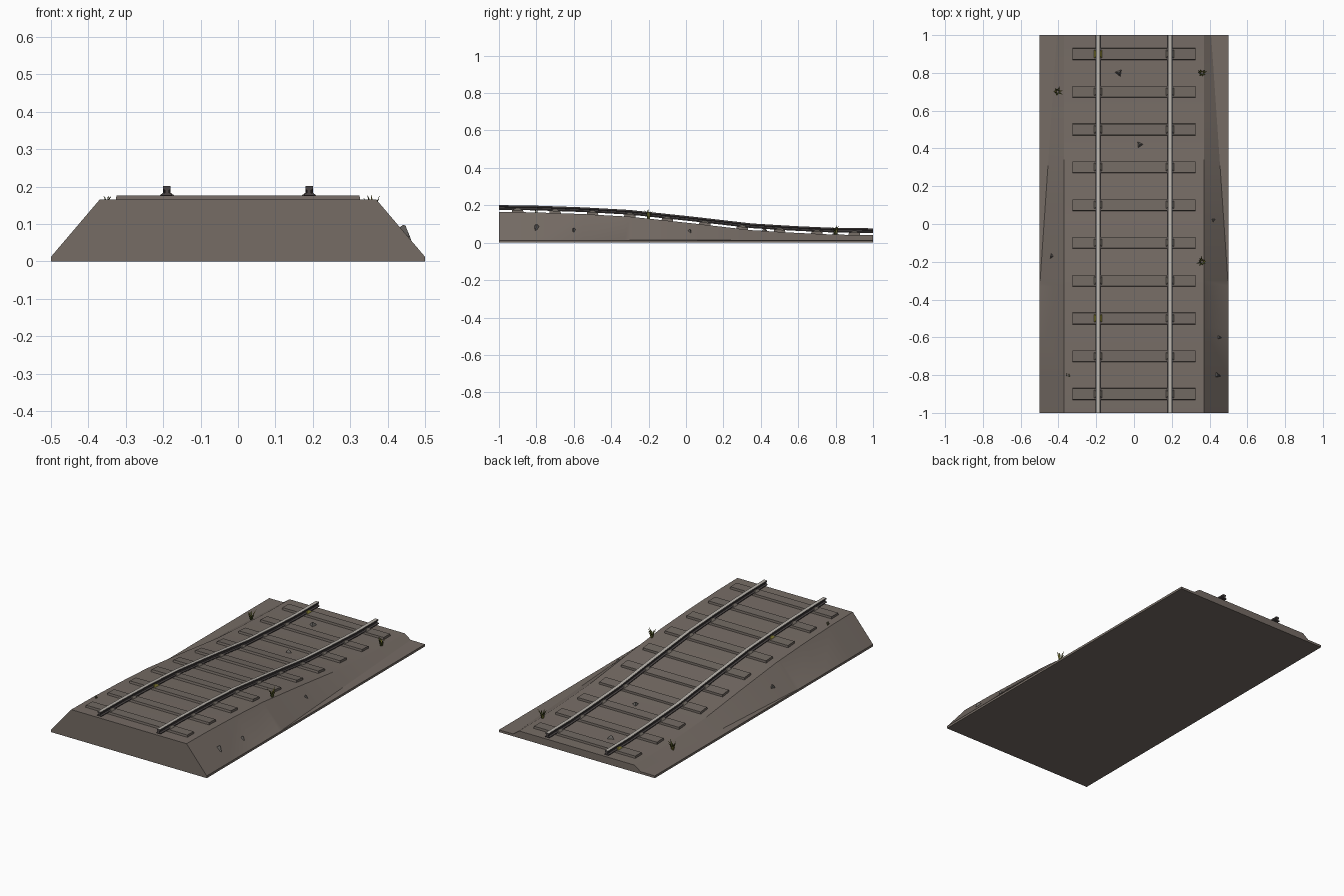
import bpy, bmesh, math, random
from mathutils import Vector, Matrix

random.seed(4)
if "Cube" in bpy.data.objects:
    bpy.data.objects.remove(bpy.data.objects["Cube"], do_unlink=True)


def material(name, r, g, b):
    m = bpy.data.materials.new(name)
    m.use_nodes = True
    m.diffuse_color = (r, g, b, 1)
    m.node_tree.nodes["Principled BSDF"].inputs["Base Color"].default_value = (r, g, b, 1)
    return m


earth = material("earth", 0.18, 0.15, 0.13)
wood = material("weathered wood", 0.165, 0.14, 0.122)
steel = material("polished steel", 0.48, 0.45, 0.41)
rust = material("dark rail steel", 0.07, 0.06, 0.06)
clip_mat = material("clip iron", 0.16, 0.14, 0.12)
stone_mat = material("grey stone", 0.14, 0.13, 0.12)
green = material("dark grass", 0.07, 0.08, 0.02)
olive = material("yellow grass", 0.20, 0.18, 0.03)

# Centre-line breakpoints: y, ground height
SLOPE = [(-1, .165), (-.8, .162), (-.55, .153), (-.3, .139), (.03, .104),
         (.35, .067), (.58, .053), (.8, .043), (1, .041)]
BASE = 0.013


def lerp_table(table, y):
    for (a, u), (b, v) in zip(table, table[1:]):
        if y <= b:
            return u + (v - u) * (y - a) / (b - a)
    return table[-1][1]


def ground(y):
    return lerp_table(SLOPE, y)


def toe(y):
    return lerp_table([(-1, .499), (-.33, .499), (.83, .42), (1, .408)], y)


def tilt(y):
    return math.atan2(ground(y + .04) - ground(y - .04), .08)


def surface(x, y):
    # Height of the bank at any point
    t = (abs(x) - .37) / (toe(y) - .37)
    return ground(y) + (BASE - ground(y)) * min(max(t, 0), 1)


def finish(name, bm, mats, smooth=None):
    bmesh.ops.recalc_face_normals(bm, faces=bm.faces[:])
    me = bpy.data.meshes.new(name)
    bm.to_mesh(me)
    bm.free()
    for m in mats:
        me.materials.append(m)
    ob = bpy.data.objects.new(name, me)
    bpy.context.collection.objects.link(ob)
    if smooth:
        bpy.context.view_layer.objects.active = ob
        ob.select_set(True)
        bpy.ops.object.shade_smooth_by_angle(angle=math.radians(smooth))
        ob.select_set(False)
    return ob


def sweep(name, section, stations, mats, smooth):
    # Skin a closed cross-section through the stations along y
    bm = bmesh.new()
    rings = [[bm.verts.new((x, y, z)) for x, z in section(y)] for y in stations]
    n = len(rings[0])
    for a, b in zip(rings, rings[1:]):
        for i in range(n):
            j = (i + 1) % n
            bm.faces.new((a[i], a[j], b[j], b[i]))
    bm.faces.new(rings[0])
    bm.faces.new(rings[-1])
    return finish(name, bm, mats, smooth)


# Embankment
def bank_section(y):
    right = [(.5, 0), (.5, BASE), (toe(y), BASE + .0005), (.37, ground(y))]
    return right + [(-x, z) for x, z in reversed(right)]


sweep("embankment", bank_section, sorted([s[0] for s in SLOPE] + [-.33]), [earth], 20)

# Rails: foot, web and head, with bright running surface
RAIL = [(.014, .011), (.014, .015), (.005, .018), (.005, .025), (.010, .028), (.010, .036)]
stations = [-1 + i * .05 for i in range(41)]
for side, x0 in (("right", -.19), ("left", .19)):
    outline = RAIL + [(-x, z) for x, z in reversed(RAIL)]
    rail = sweep(side + "_rail", lambda y: [(x0 + x, ground(y) + z) for x, z in outline],
                 stations, [rust, steel], 20)
    for p in rail.data.polygons:
        if p.normal.z > .9 and abs(p.center.x - x0) < .003:
            p.material_index = 1

# Sleepers with slightly tapered tops, and rail clips
for i in range(10):
    y = -.9 + i * .2
    place = Matrix.Translation((0, y, ground(y))) @ Matrix.Rotation(tilt(y), 4, 'X')
    bm = bmesh.new()
    bmesh.ops.create_cube(bm, size=1)
    for v in bm.verts:
        top = v.co.z > 0
        v.co = Vector((v.co.x * (.65 if top else .654), v.co.y * (.058 if top else .064),
                       .012 if top else -.006))
    bm.transform(place)
    finish("sleeper_%d" % (i + 1), bm, [wood])
    for side, x in (("right", -.19), ("left", .19)):
        bm = bmesh.new()
        bmesh.ops.create_cone(bm, cap_ends=True, segments=4, radius1=.031, radius2=.012,
                              depth=.010, matrix=Matrix.Rotation(math.pi / 4, 4, 'Z'))
        bm.transform(place @ Matrix.Translation((x, 0, .016)))
        mossy = (side == "right" and i in (2, 9))
        finish("%s_clip_%d" % (side, i + 1), bm, [olive if mossy else clip_mat])

# Loose stones: squat three-sided lumps
STONES = [(-.08, .8, .028), (.03, .42, .024), (-.435, -.17, .022),
          (.42, .02, .016), (.45, -.6, .018), (.44, -.8, .026)]
for i, (x, y, r) in enumerate(STONES):
    bm = bmesh.new()
    bmesh.ops.create_cone(bm, cap_ends=True, segments=3, radius1=r, radius2=r * .15, depth=r * .9)
    bm.transform(Matrix.Translation((x, y, surface(x, y) + r * .2))
                 @ Matrix.Rotation(math.copysign(.4, x) if abs(x) > .3 else 0, 4, 'Y')
                 @ Matrix.Rotation(random.uniform(0, 6), 4, 'Z'))
    finish("stone_%d" % (i + 1), bm, [stone_mat])

# Grass tufts: bent thin blades fanning outward
TUFTS = [(-.405, .7, .06, 10), (.36, .8, .06, 9), (.36, -.2, .055, 11), (-.35, -.8, .025, 6)]
for i, (x, y, height, count) in enumerate(TUFTS):
    bm = bmesh.new()
    for k in range(count):
        a = k * 2.4 + random.uniform(-.3, .3)
        out = Vector((math.cos(a), math.sin(a), 0))
        across = Vector((-out.y, out.x, 0)) * height * .07
        h = height * random.uniform(.55, 1)
        root = Vector((x, y, surface(x, y) - .003)) + out * .005
        mid = root + out * h * .15 + Vector((0, 0, h * .6))
        tip = root + out * h * random.uniform(.3, .55) + Vector((0, 0, h))
        p = [bm.verts.new(c) for c in (root - across, root + across, mid + across, mid - across, tip)]
        for f in (bm.faces.new(p[:4]), bm.faces.new((p[3], p[2], p[4]))):
            f.material_index = k % 3 == 0
    finish("grass_tuft_%d" % (i + 1), bm, [green, olive])
